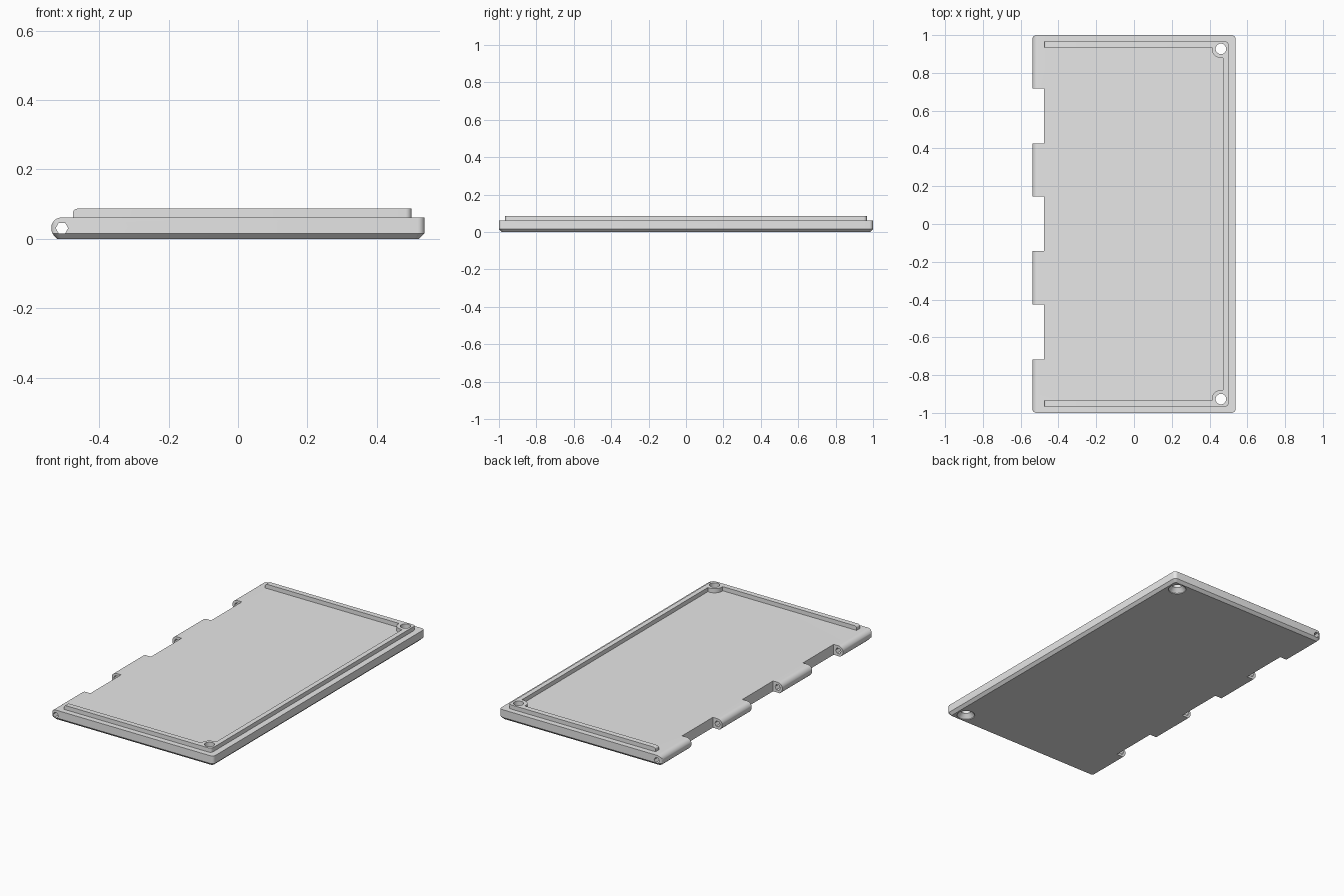
import bpy, bmesh
from math import cos, sin, radians, asin, acos, degrees

cube = bpy.data.objects.get("Cube")
if cube:
    bpy.data.objects.remove(cube, do_unlink=True)

grey = bpy.data.materials.new("plain grey")
grey.use_nodes = True
COLOUR = (0.8, 0.8, 0.8, 1)
grey.diffuse_color = COLOUR
grey.node_tree.nodes["Principled BSDF"].inputs["Base Color"].default_value = COLOUR

HALF_X, TOP, RIM_TOP, CHAMFER = 0.537, 0.062, 0.087, 0.016
PIN_X, PIN_R = -0.507, 0.031
SCREW_X, SCREW_Y, HOLE_R, BOSS_R = 0.46, 0.927, 0.028, 0.048


def arc(cx, cy, r, a, b, n):
    steps = [radians(a + (b - a) * i / n) for i in range(n + 1)]
    return [(cx + r * cos(t), cy + r * sin(t)) for t in steps]


def circle(cx, cy, r, n):
    return arc(cx, cy, r, 0, 360, n)[:-1]


def rounded_rect(hx, hy, r):
    pts = []
    for i, (sx, sy) in enumerate([(1, 1), (-1, 1), (-1, -1), (1, -1)]):
        pts += arc(sx * (hx - r), sy * (hy - r), r, 90 * i, 90 * i + 90, 5)
    return pts


def at_z(outline, z):
    return [(x, y, z) for x, y in outline]


def at_y(outline, y):
    return [(x, y, z) for x, z in outline]


def loft(name, rings):
    """Closed solid through rings with equal point counts."""
    bm = bmesh.new()
    loops = [[bm.verts.new(p) for p in ring] for ring in rings]
    n = len(loops[0])
    for a, b in zip(loops, loops[1:]):
        for i in range(n):
            bm.faces.new((a[i], a[(i + 1) % n], b[(i + 1) % n], b[i]))
    bm.faces.new(loops[0])
    bm.faces.new(loops[-1])
    bmesh.ops.recalc_face_normals(bm, faces=bm.faces)
    mesh = bpy.data.meshes.new(name)
    bm.to_mesh(mesh)
    bm.free()
    mesh.materials.append(grey)
    obj = bpy.data.objects.new(name, mesh)
    bpy.context.collection.objects.link(obj)
    return obj


def boolean(obj, cutter, operation="DIFFERENCE"):
    """Apply one boolean and discard the cutter."""
    mod = obj.modifiers.new("cut", "BOOLEAN")
    mod.operation, mod.solver, mod.object = operation, "EXACT", cutter
    bpy.context.view_layer.objects.active = obj
    bpy.ops.object.modifier_apply(modifier=mod.name)
    bpy.data.objects.remove(cutter, do_unlink=True)


# Lid plate: rounded corners, chamfered underside
plate = loft("lid_plate", [
    at_z(rounded_rect(HALF_X - CHAMFER, 1 - CHAMFER, 0.012), 0),
    at_z(rounded_rect(HALF_X, 1, 0.02), CHAMFER),
    at_z(rounded_rect(HALF_X, 1, 0.02), TOP)])

# Round the hinge edge along its whole length
side = arc(PIN_X, TOP / 2, PIN_R, 90, 220, 14) + [(-0.52, -0.1), (0.7, -0.1), (0.7, TOP)]
boolean(plate, loft("hinge_rounding", [at_y(side, -1.2), at_y(side, 1.2)]), "INTERSECT")

# Gaps between hinge knuckles
for y in (-4 / 7, 0.0015, 4 / 7):
    gap = [(-0.7, y - 0.145), (-0.476, y - 0.145), (-0.476, y + 0.145), (-0.7, y + 0.145)]
    boolean(plate, loft("knuckle_gap", [at_z(gap, -0.1), at_z(gap, 0.2)]))

# Pin hole through the knuckles
pin = circle(PIN_X, 0.031, 0.018, 6)
boolean(plate, loft("pin_hole", [at_y(pin, -1.2), at_y(pin, 1.2)]))

# Raised rim on three sides, swelling into screw bosses at two corners
X0, X1, IN_X, OUT_Y, IN_Y = -0.475, 0.5, 0.471, 0.967, 0.935
start = -degrees(acos((IN_X - SCREW_X) / BOSS_R))
end = -180 - degrees(asin((IN_Y - SCREW_Y) / BOSS_R))
half = ([(X0, OUT_Y)] + arc(X1 - 0.018, OUT_Y - 0.018, 0.018, 90, 0, 5))
inner = arc(SCREW_X, SCREW_Y, BOSS_R, start, end, 14) + [(X0, IN_Y)]


def mirrored(pts):
    return [(x, -y) for x, y in reversed(pts)]


outline = half + mirrored(half) + mirrored(inner) + inner
rim = loft("rim", [at_z(outline, TOP - 0.004), at_z(outline, RIM_TOP)])

# Soften the upper edge at the rim's two free ends
bm = bmesh.new()
bm.from_mesh(rim.data)
ends = [e for e in bm.edges
        if all(abs(v.co.x - X0) < 1e-4 and v.co.z > TOP for v in e.verts)
        and e.calc_length() < 0.1]
bmesh.ops.bevel(bm, geom=ends, offset=0.012, segments=4, profile=0.5, affect="EDGES")
bm.to_mesh(rim.data)
bm.free()

# Countersunk screw holes through the plate and rim
for y in (-SCREW_Y, SCREW_Y):
    for part in (plate, rim):
        boolean(part, loft("screw_hole", [
            at_z(circle(SCREW_X, y, r, 32), z)
            for r, z in ((0.05, -0.05), (0.05, 0.004), (HOLE_R, 0.028), (HOLE_R, 0.2))]))

# Smooth the curved surfaces, keeping edges sharp
for obj in (plate, rim):
    bpy.ops.object.select_all(action="DESELECT")
    obj.select_set(True)
    bpy.context.view_layer.objects.active = obj
    bpy.ops.object.shade_smooth_by_angle(angle=radians(30))
